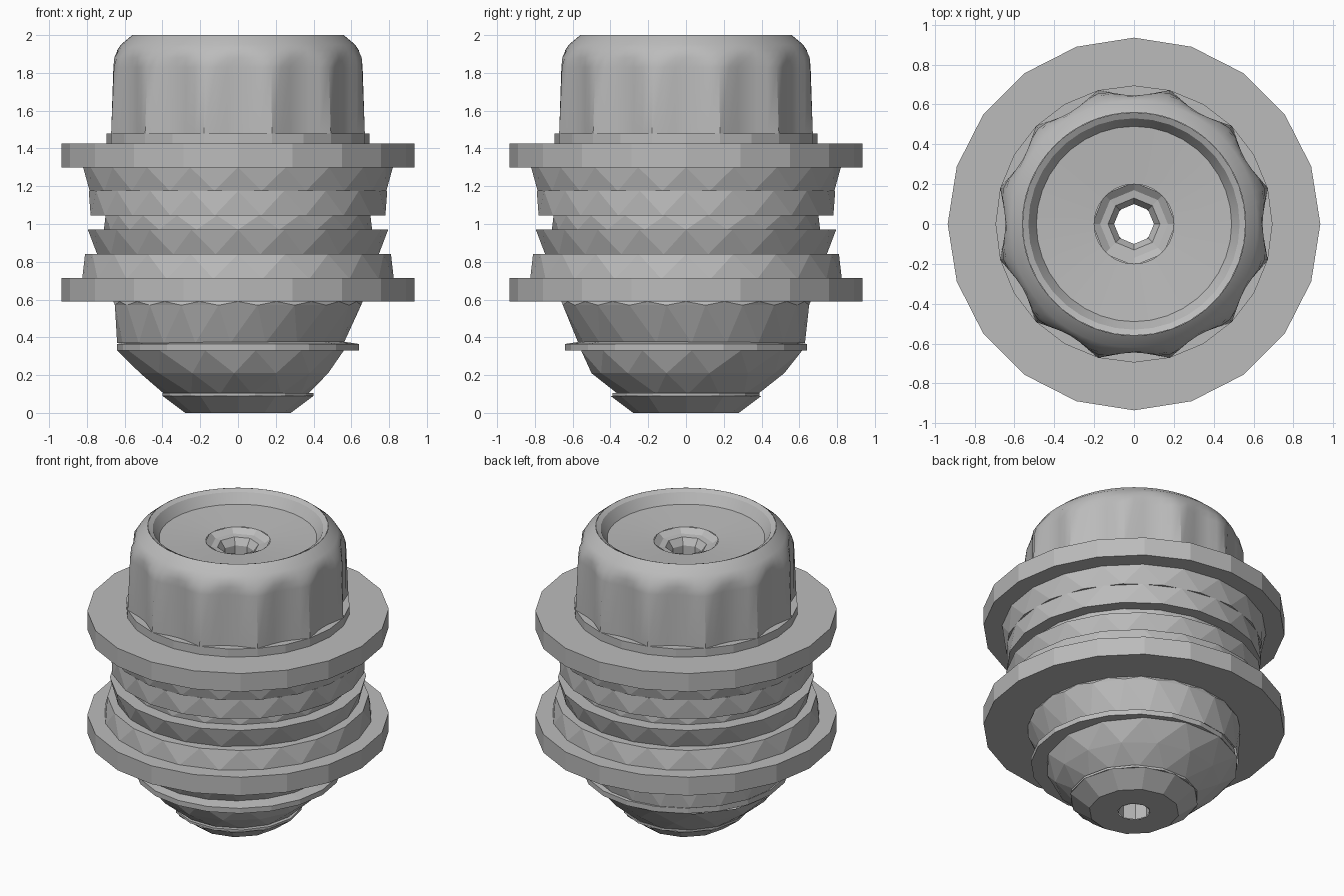
import bpy, bmesh, math

cube = bpy.data.objects.get("Cube")
if cube:
    bpy.data.objects.remove(cube, do_unlink=True)

grey = bpy.data.materials.new("plain grey")
grey.use_nodes = True
COLOUR = (0.5, 0.5, 0.5, 1)
grey.diffuse_color = COLOUR
grey.node_tree.nodes["Principled BSDF"].inputs["Base Color"].default_value = COLOUR

SIDES = 20


def turned(name, profile, sides=SIDES, stagger=False, limit=None, smooth=None):
    """Revolve (radius, height[, centre x, centre y]) points; stagger turns alternate rings."""
    bm = bmesh.new()
    rings = []
    for i, (r, z, *centre) in enumerate(profile):
        cx, cy = centre or (0, 0)
        ring = []
        for s in range(sides):
            a = 2 * math.pi * (s + (0.5 if stagger and i % 2 else 0)) / sides
            rad = min(r, limit(a)) if limit else r
            ring.append(bm.verts.new((cx + rad * math.cos(a), cy + rad * math.sin(a), z)))
        rings.append(ring)
    for i in range(len(rings) - 1):
        lo, hi = rings[i], rings[i + 1]
        for s in range(sides):
            t = (s + 1) % sides
            if not stagger:
                bm.faces.new((lo[s], lo[t], hi[t], hi[s]))
            elif i % 2 == 0:
                bm.faces.new((lo[s], lo[t], hi[s]))
                bm.faces.new((lo[t], hi[t], hi[s]))
            else:
                bm.faces.new((lo[s], lo[t], hi[t]))
                bm.faces.new((lo[s], hi[t], hi[s]))
    mesh = bpy.data.meshes.new(name)
    bm.to_mesh(mesh)
    bm.free()
    mesh.materials.append(grey)
    obj = bpy.data.objects.new(name, mesh)
    bpy.context.collection.objects.link(obj)
    if smooth:
        bpy.ops.object.select_all(action="DESELECT")
        obj.select_set(True)
        bpy.context.view_layer.objects.active = obj
        bpy.ops.object.shade_smooth_by_angle(angle=math.radians(smooth))
    return obj


# Stepped nose at the bottom; its cone sits slightly off centre
turned("nose_tip", [(0.1, 0), (0.28, 0), (0.4, 0.09)], 12)
turned("nose_lip", [(0.33, 0.09), (0.4, 0.09), (0.4, 0.105), (0.33, 0.105)], 14)
turned("nose_cone", [(0.38, 0.1, -0.01, 0.01), (0.51, 0.21, -0.02, 0.01),
                     (0.6, 0.33, -0.04, 0.03)], 14, stagger=True)
turned("nose_rim", [(0.54, 0.33), (0.64, 0.33), (0.64, 0.365), (0.54, 0.38)])
turned("nose_body", [(0.6, 0.37, -0.04, 0.03), (0.66, 0.57), (0.66, 0.59)], stagger=True)

# Two wide collars
for name, z, inner_low, inner_high in (("lower_collar", 0.59, 0.64, 0.79),
                                       ("upper_collar", 1.3, 0.78, 0.66)):
    turned(name, [(inner_low, z), (0.935, z), (0.935, z + 0.125), (inner_high, z + 0.125)])

# Ribbed bands between the collars
bands = (("lower_band", 0.71, 0.84, 0.835, 0.81),
         ("second_band", 0.84, 0.97, 0.755, 0.795),
         ("third_band", 1.045, 1.175, 0.79, 0.79),
         ("upper_band", 1.175, 1.3, 0.795, 0.82))
for name, low, high, r_low, r_high in bands:
    turned(name, [(0.68, low), (r_low, low), (r_high, high), (0.68, high)], stagger=True)
turned("neck", [(0.71, 0.97), (0.71, 1.045)], stagger=True)


# Fluted cap: twelve wide hollows between narrow ribs
def flute(angle):
    across = ((math.degrees(angle) - 15) % 30) / 30
    return 0.695 - 0.05 * math.sin(math.pi * across)


turned("cap_base", [(0.695, 1.425), (0.695, 1.48), (0.6, 1.48)], 24)
turned("cap_sides", [(0.695, 1.48), (0.68, 1.83), (0.665, 1.88), (0.64, 1.92),
                     (0.62, 1.95), (0.56, 2)], 72, limit=flute, smooth=30)

# Sunken top with the central socket and through hole
turned("cap_dish", [(0.56, 2), (0.53, 1.985), (0.49, 1.92), (0.2, 1.9)], 36, smooth=25)
turned("socket", [(0.21, 1.9), (0.17, 1.87), (0.13, 1.865), (0.1, 1.82)], 8)
turned("through_hole", [(0.1, 1.82), (0.1, 0)], 8)
